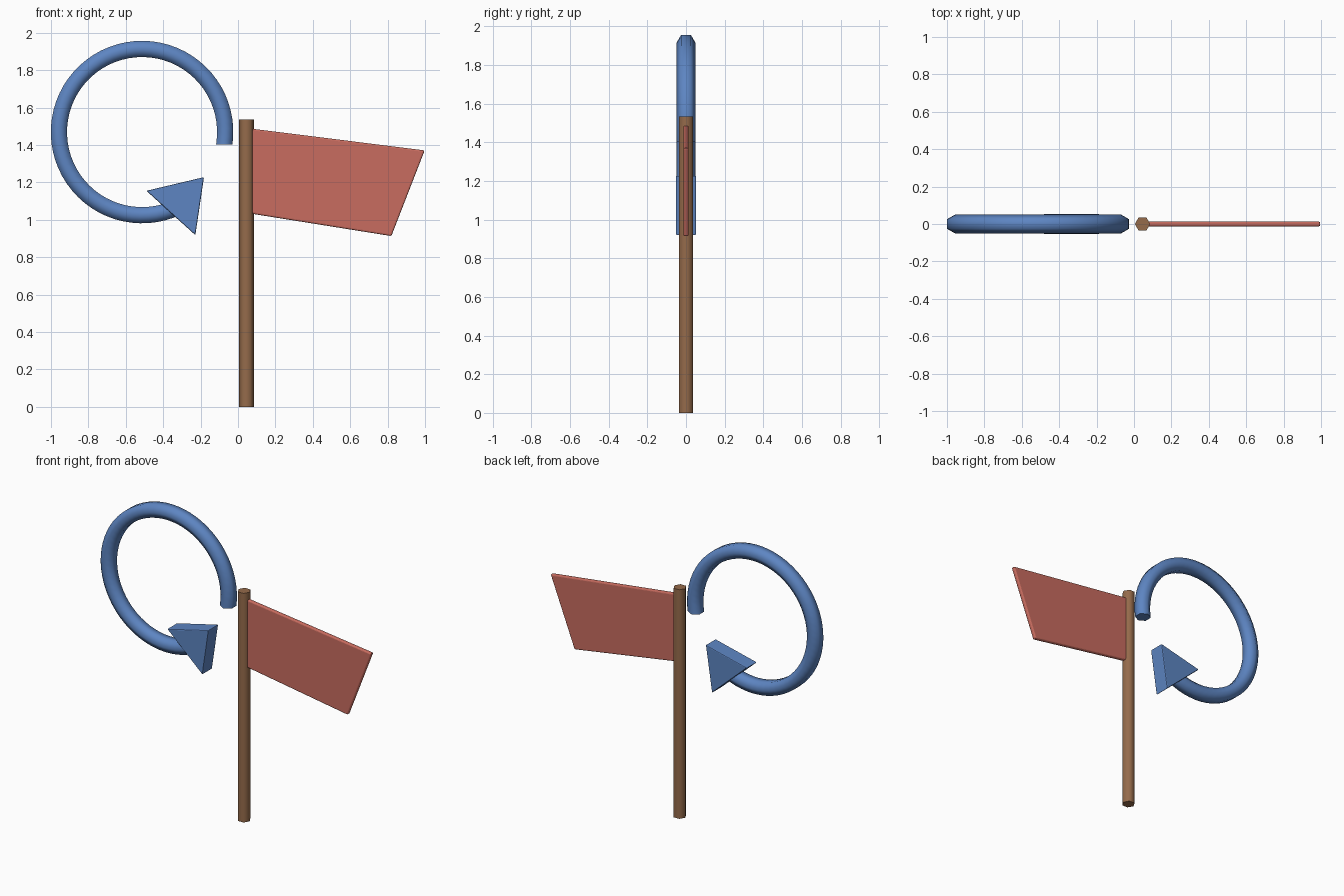
import bpy, bmesh, math
from mathutils import Vector

cube = bpy.data.objects.get("Cube")
if cube:
    bpy.data.objects.remove(cube, do_unlink=True)


def material(name, rgb):
    m = bpy.data.materials.new(name)
    m.use_nodes = True
    m.diffuse_color = (*rgb, 1)
    bsdf = next(n for n in m.node_tree.nodes if n.type == 'BSDF_PRINCIPLED')
    bsdf.inputs["Base Color"].default_value = (*rgb, 1)
    return m


blue = material("blue", (0.11, 0.235, 0.54))
red = material("red", (0.58, 0.15, 0.115))
brown = material("brown", (0.30, 0.147, 0.07))


def finish(name, bm, mat, smooth_angle=None):
    bmesh.ops.recalc_face_normals(bm, faces=bm.faces)
    mesh = bpy.data.meshes.new(name)
    bm.to_mesh(mesh)
    bm.free()
    mesh.materials.append(mat)
    obj = bpy.data.objects.new(name, mesh)
    bpy.context.collection.objects.link(obj)
    if smooth_angle:
        bpy.ops.object.select_all(action='DESELECT')
        obj.select_set(True)
        bpy.context.view_layer.objects.active = obj
        bpy.ops.object.shade_smooth_by_angle(angle=math.radians(smooth_angle))
    return obj


def loft(name, rings, mat):
    """Skin a list of closed rings and cap both ends."""
    bm = bmesh.new()
    rows = [[bm.verts.new(p) for p in ring] for ring in rings]
    n = len(rows[0])
    for a, b in zip(rows, rows[1:]):
        for i in range(n):
            j = (i + 1) % n
            bm.faces.new((a[i], a[j], b[j], b[i]))
    bm.faces.new(rows[0])
    bm.faces.new(rows[-1])
    return finish(name, bm, mat, 65)


def plate(name, outline, half, bevel, segments, mat):
    """Upright slab with softened edges from an x-z outline."""
    bm = bmesh.new()
    face = bm.faces.new([bm.verts.new((x, -half, z)) for x, z in outline])
    ext = bmesh.ops.extrude_face_region(bm, geom=[face])
    verts = [g for g in ext["geom"] if isinstance(g, bmesh.types.BMVert)]
    bmesh.ops.translate(bm, verts=verts, vec=(0, 2 * half, 0))
    bmesh.ops.recalc_face_normals(bm, faces=bm.faces)
    bmesh.ops.bevel(bm, geom=bm.edges[:], offset=bevel, segments=segments,
                    profile=0.5, affect='EDGES')
    return finish(name, bm, mat)


HEX = [math.radians(60 * i) for i in range(6)]

# Post: six-sided pole
loft("post", [[(0.0455 + 0.041 * math.cos(a), 0.041 * math.sin(a), z) for a in HEX]
              for z in (0, 1.535)], brown)

# Flag: slanted four-cornered sheet reaching into the post
plate("flag", [(0.05, 1.036), (0.82, 0.913), (0.998, 1.371), (0.05, 1.49)],
      0.0135, 0.009, 3, red)

# Curved arrow shaft: six-sided tube swept along an arc
centre, radius, tube = Vector((-0.513, 0, 1.469)), 0.4445, 0.05
start, end, steps = -8.5, 296, 56
rings = []
for s in range(steps + 1):
    t = math.radians(start + (end - start) * s / steps)
    out = Vector((math.cos(t), 0, math.sin(t)))
    # the free end is cut level
    across = Vector((1, 0, 0)) if s == 0 else out
    rings.append([centre + out * radius + across * (tube * math.sin(a))
                  + Vector((0, tube * math.cos(a), 0)) for a in HEX])
loft("arrow_shaft", rings, blue)

# Arrow head: triangular block
plate("arrow_head", [(-0.49, 1.155), (-0.228, 0.918), (-0.182, 1.228)],
      0.053, 0.006, 2, blue)
